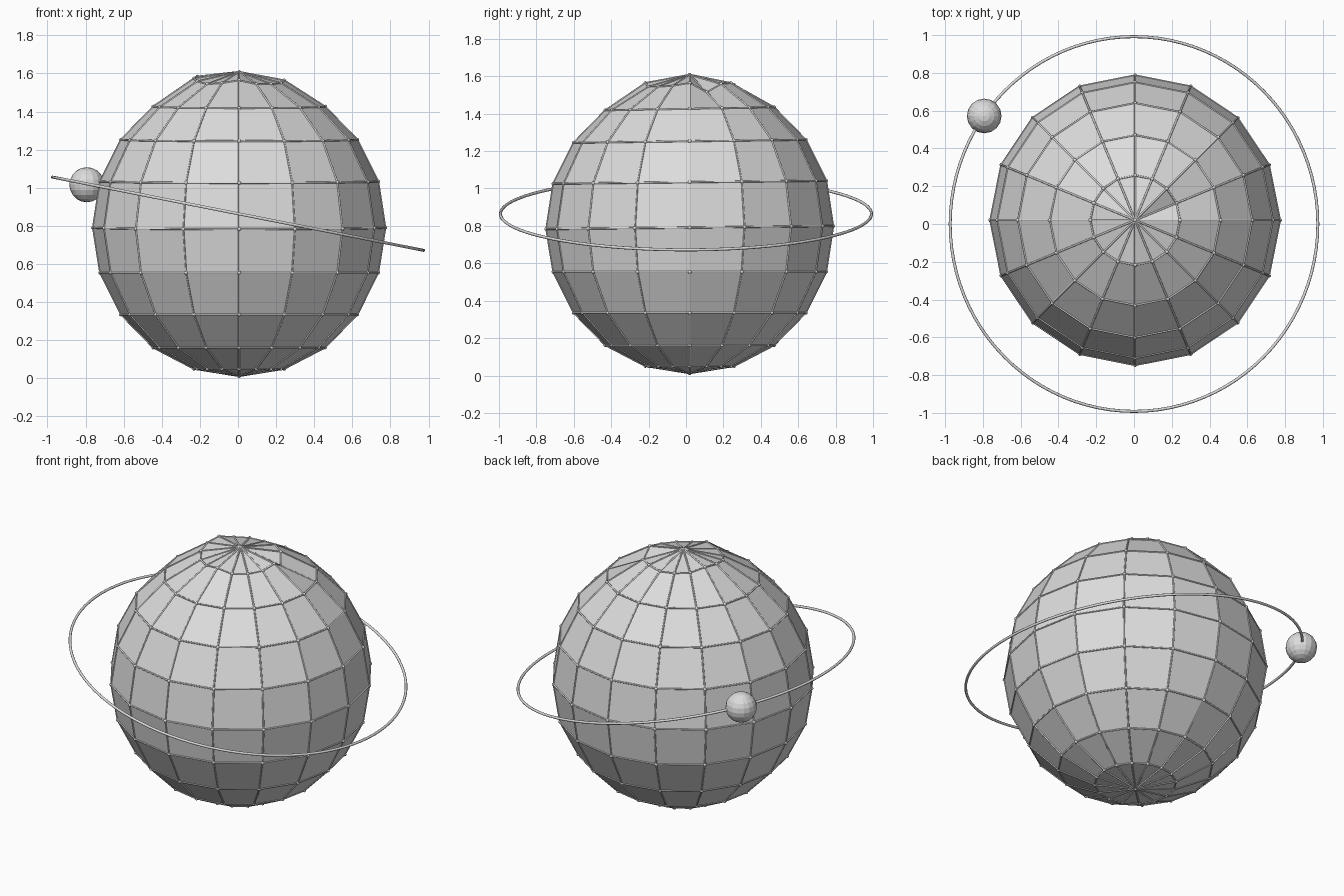
import bpy, bmesh, math
from mathutils import Vector, Matrix

cube = bpy.data.objects.get("Cube")
if cube:
    bpy.data.objects.remove(cube, do_unlink=True)

# One plain grey for every part
grey = bpy.data.materials.new("light_grey")
grey.use_nodes = True
GREY = (0.72, 0.72, 0.72, 1)
grey.diffuse_color = GREY
grey.node_tree.nodes["Principled BSDF"].inputs["Base Color"].default_value = GREY


def add_object(name, bm, smooth=False):
    mesh = bpy.data.meshes.new(name)
    bm.to_mesh(mesh)
    bm.free()
    mesh.materials.append(grey)
    for poly in mesh.polygons:
        poly.use_smooth = smooth
    obj = bpy.data.objects.new(name, mesh)
    bpy.context.collection.objects.link(obj)
    return obj


# Faceted globe with a slightly crumpled cap
SEGMENTS, RINGS = 16, 10
WIDTH, HEIGHT = 0.767, 0.785
CENTRE = Vector((0.006, 0.02, 0.797))
CAP_LIFT = [.02, -.03, .015, .02, .01, .015, .02, .04,
            .03, .015, 0, .005, .02, 0, 0, .005]

globe = bmesh.new()
rows = []
for ring in range(1, RINGS):
    polar = math.pi * ring / RINGS
    row = []
    for seg in range(SEGMENTS):
        a = math.tau * seg / SEGMENTS
        r = WIDTH * math.sin(polar)
        z = -HEIGHT * math.cos(polar)
        if ring == RINGS - 1:
            z += CAP_LIFT[seg]
        elif ring >= RINGS // 2:
            z += 0.008 * math.sin(a) - 0.006
        row.append(globe.verts.new(CENTRE + Vector((r * math.cos(a), r * math.sin(a), z))))
    rows.append(row)
bottom = globe.verts.new(CENTRE - Vector((0, 0, HEIGHT)))
top = globe.verts.new(CENTRE + Vector((0, 0, HEIGHT + 0.026)))
for i in range(SEGMENTS):
    j = (i + 1) % SEGMENTS
    for low, high in zip(rows, rows[1:]):
        globe.faces.new((low[i], low[j], high[j], high[i]))
    globe.faces.new((bottom, rows[0][j], rows[0][i]))
    globe.faces.new((top, rows[-1][i], rows[-1][j]))

# Thin struts along the globe's edges and beads at its corners
struts, beads = bmesh.new(), bmesh.new()
for edge in globe.edges:
    a, b = (v.co for v in edge.verts)
    turn = (b - a).to_track_quat("Z", "Y").to_matrix().to_4x4()
    bmesh.ops.create_cone(struts, segments=8, radius1=0.005, radius2=0.005,
                          depth=(b - a).length,
                          matrix=Matrix.Translation((a + b) / 2) @ turn)
for vert in globe.verts:
    bmesh.ops.create_icosphere(beads, subdivisions=2, radius=0.01,
                               matrix=Matrix.Translation(vert.co))
add_object("globe", globe)
add_object("globe_struts", struts, True)
add_object("globe_beads", beads, True)

# Tilted orbit ring
TILT = math.atan2(0.385, 1.95)
bpy.ops.mesh.primitive_torus_add(major_radius=0.992, minor_radius=0.008,
                                 major_segments=96, minor_segments=10,
                                 location=(0, 0, 0.864), rotation=(0, TILT, 0))
orbit = bpy.context.object
orbit.name = "orbit_ring"
orbit.data.materials.append(grey)
bpy.ops.object.shade_smooth()

# Small moon riding on the ring
moon = bmesh.new()
bmesh.ops.create_uvsphere(moon, u_segments=16, v_segments=10, radius=0.092,
                          matrix=Matrix.Translation((-0.793, 0.572, 1.016)))
add_object("moon", moon)
